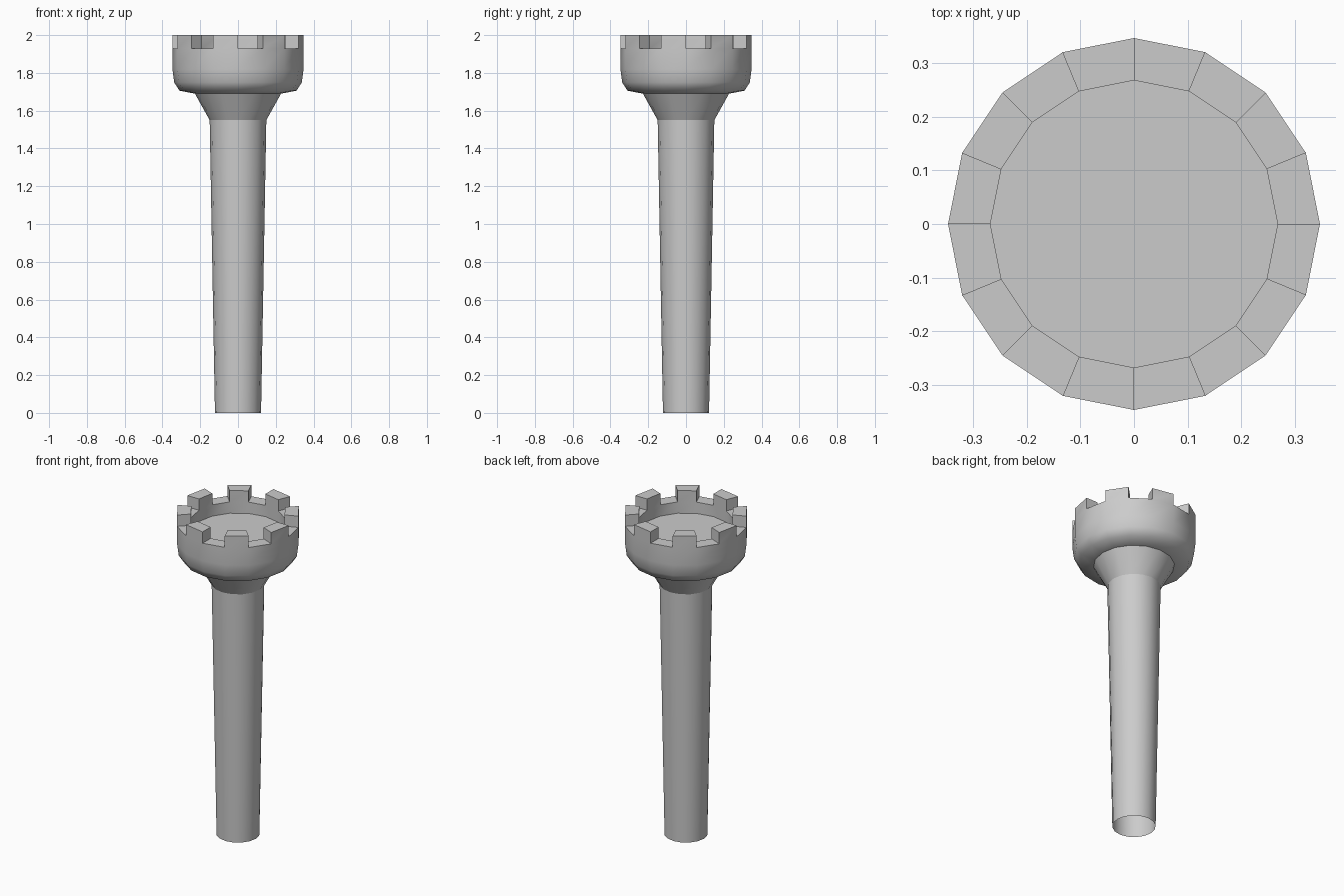
import bpy, bmesh, math

if "Cube" in bpy.data.objects:
    bpy.data.objects.remove(bpy.data.objects["Cube"])

SIDES = 16
TOP, GAP_Z, FLOOR_Z = 2.0, 1.93, 1.86
R_OUT, R_IN = 0.347, 0.268


def ring(bm, r, z):
    step = 2 * math.pi / SIDES
    return [bm.verts.new((r * math.cos(i * step), r * math.sin(i * step), z))
            for i in range(SIDES)]


def bridge(bm, a, b):
    for i in range(SIDES):
        j = (i + 1) % SIDES
        bm.faces.new((a[i], a[j], b[j], b[i]))


bm = bmesh.new()

# Open-based shaft, flared neck, rounded head, wall top, inner wall
profile = [(0.122, 0), (0.15, 1.55), (0.228, 1.69), (0.31, 1.706),
           (0.338, 1.75), (R_OUT, 1.82), (R_OUT, GAP_Z),
           (R_IN, GAP_Z), (R_IN, FLOOR_Z)]
rings = [ring(bm, r, z) for r, z in profile]
for lower, upper in zip(rings, rings[1:]):
    bridge(bm, lower, upper)

# Platform floor
bm.faces.new(rings[-1])

# Battlements: raise every other segment of the wall top
outer, inner = rings[6], rings[7]
segments = [bm.faces.get((outer[i], outer[i + 1 - SIDES], inner[i + 1 - SIDES], inner[i]))
            for i in range(1, SIDES, 2)]
raised = bmesh.ops.extrude_discrete_faces(bm, faces=segments)["faces"]
for face in raised:
    base = list(face.verts)
    # walls between the wall top and the raised cap
    tops = [bm.verts.new((v.co.x, v.co.y, TOP)) for v in base]
    for k in range(4):
        n = (k + 1) % 4
        bm.faces.new((base[k], base[n], tops[n], tops[k]))
    bm.faces.new(tops)
bmesh.ops.delete(bm, geom=raised, context='FACES')
bmesh.ops.remove_doubles(bm, verts=bm.verts, dist=0.0005)
bm.normal_update()

# Smooth shading with sharp corners, except around the rounded head base
for f in bm.faces:
    f.smooth = True
for e in bm.edges:
    z = (e.verts[0].co.z + e.verts[1].co.z) / 2
    rounded = 1.70 < z < 1.83
    if len(e.link_faces) != 2:
        e.smooth = False
    elif e.calc_face_angle(0) > math.radians(25) and not rounded:
        e.smooth = False

mesh = bpy.data.meshes.new("watchtower")
bm.to_mesh(mesh)
bm.free()
bpy.context.collection.objects.link(bpy.data.objects.new("watchtower", mesh))
